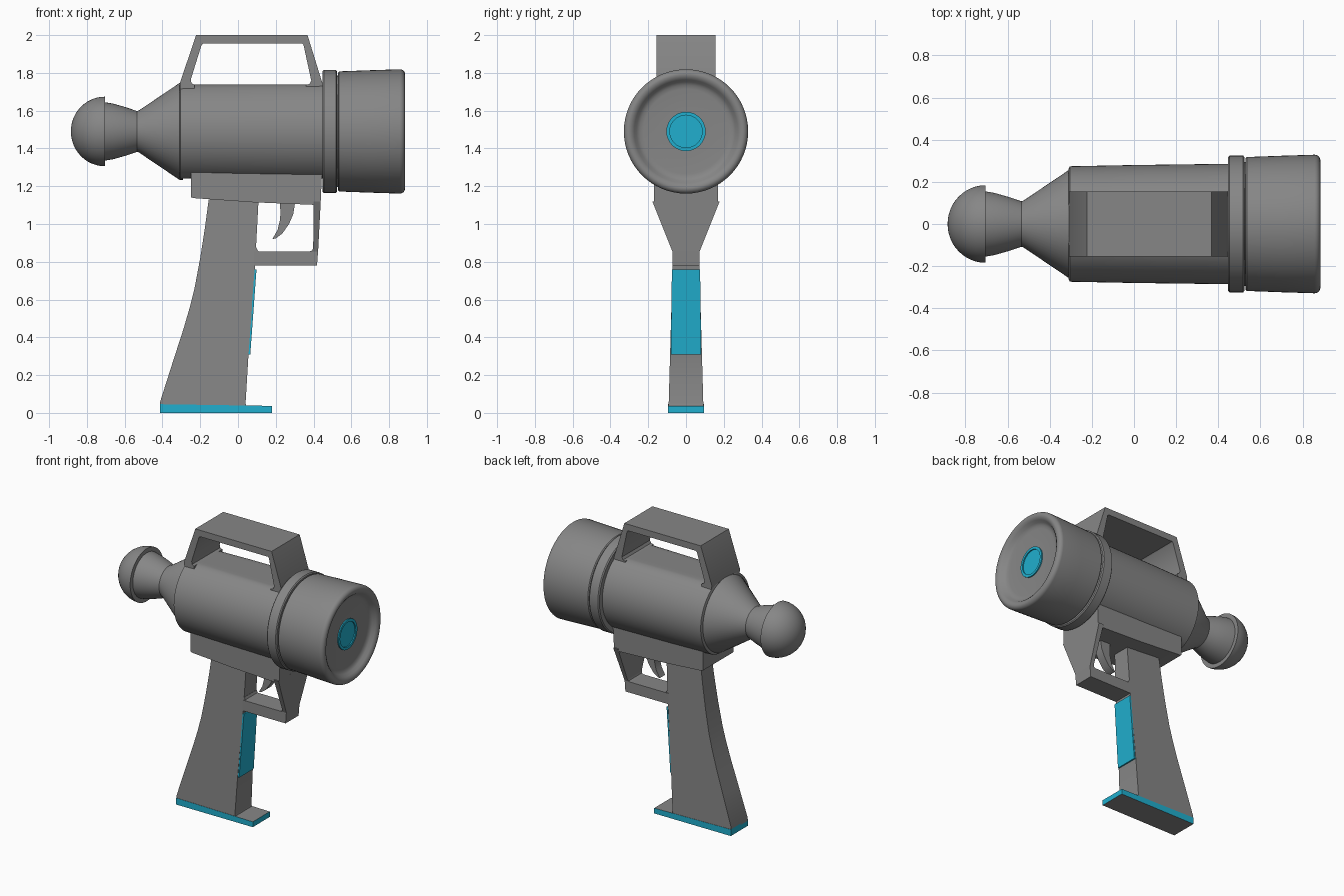
import bpy, bmesh, math

if "Cube" in bpy.data.objects:
    bpy.data.objects.remove(bpy.data.objects["Cube"])

AXIS_Z = 1.49


def material(name, rgb):
    m = bpy.data.materials.new(name)
    m.diffuse_color = (*rgb, 1)
    m.use_nodes = True
    m.node_tree.nodes["Principled BSDF"].inputs["Base Color"].default_value = m.diffuse_color
    return m


GREY = material("gunmetal grey", (0.24, 0.24, 0.24))
TEAL = material("bright teal", (0.015, 0.43, 0.62))


def finish(name, bm, mats, angle=35):
    bmesh.ops.recalc_face_normals(bm, faces=bm.faces[:])
    me = bpy.data.meshes.new(name)
    bm.to_mesh(me)
    bm.free()
    for m in mats:
        me.materials.append(m)
    ob = bpy.data.objects.new(name, me)
    bpy.context.collection.objects.link(ob)
    bpy.ops.object.select_all(action='DESELECT')
    ob.select_set(True)
    bpy.context.view_layer.objects.active = ob
    bpy.ops.object.shade_smooth_by_angle(angle=math.radians(angle))
    return ob


def lathe(name, profile, mats=(GREY,), flat=None, steps=64):
    """Spin (x, radius) points around the barrel axis."""
    bm = bmesh.new()
    rings = []
    for x, r in profile:
        if r < 1e-5:
            rings.append([bm.verts.new((x, 0, AXIS_Z))] * steps)
            continue
        ring = []
        for i in range(steps):
            a = 2 * math.pi * i / steps
            z = r * math.sin(a)
            if flat:
                z = max(-flat, min(flat, z))
            ring.append(bm.verts.new((x, r * math.cos(a), AXIS_Z + z)))
        rings.append(ring)
    for a, b in zip(rings, rings[1:]):
        for i in range(steps):
            j = (i + 1) % steps
            quad = list(dict.fromkeys((a[i], a[j], b[j], b[i])))
            bm.faces.new(quad)
    for ring in (rings[0], rings[-1]):
        if ring[0] is not ring[1] and len(mats) == 1 and name != "muzzle_barrel":
            bm.faces.new(ring)
    return finish(name, bm, mats)


def prism(name, outline, half_width, mats=(GREY,), rule=None):
    """Extrude an (x, z) outline across y; half_width may depend on z."""
    hw = half_width if callable(half_width) else lambda z: half_width
    bm = bmesh.new()
    left = [bm.verts.new((x, -hw(z), z)) for x, z in outline]
    right = [bm.verts.new((x, hw(z), z)) for x, z in outline]
    bm.faces.new(left)
    bm.faces.new(right[::-1])
    n = len(outline)
    for i in range(n):
        j = (i + 1) % n
        bm.faces.new((left[i], right[i], right[j], left[j]))
    if rule:
        bm.normal_update()
        for f in bm.faces:
            f.material_index = rule(f)
    return finish(name, bm, mats)


def arc(cx, cr, rad, a0, a1, n):
    """Profile points on a circular arc, angles in degrees."""
    out = []
    for i in range(n + 1):
        a = math.radians(a0 + (a1 - a0) * i / n)
        out.append((cx + rad * math.cos(a), cr + rad * math.sin(a)))
    return out


# Rear knob: domed cap, waist and flared cone
dome = [(-0.705 - 0.18 * math.cos(t), 0.184 * math.sin(t))
        for t in [math.pi / 2 * i / 12 for i in range(13)]]
lathe("rear_cap", dome)
lathe("rear_cone", [(-0.72, 0.157), (-0.66, 0.147), (-0.59, 0.127), (-0.535, 0.108),
                    (-0.525, 0.111), (-0.31, 0.256), (-0.29, 0.256)])

# Main body, flattened above and below
lathe("main_body", [(-0.31, 0.262), (-0.305, 0.274), (0.0, 0.28), (0.47, 0.286)], flat=0.248)
lathe("collar_ring", [(0.447, 0.318), (0.454, 0.325), (0.518, 0.325), (0.524, 0.318)])
lathe("collar_neck", [(0.51, 0.295), (0.56, 0.295)])

# Muzzle barrel with a rolled rim and dished face
lathe("muzzle_barrel", [(0.53, 0.28), (0.53, 0.312), (0.536, 0.318), (0.7, 0.324)]
      + arc(0.857, 0.301, 0.028, 90, 0, 6)
      + [(0.882, 0.288), (0.872, 0.274), (0.855, 0.262), (0.845, 0.245),
         (0.842, 0.225), (0.842, 0.1)])

# Bore: teal lip and hollow bowl
bowl = [(0.842, 0.104), (0.85, 0.104), (0.85, 0.086)]
bowl += [(0.83 - 0.12 * math.sin(t), 0.086 * math.cos(t))
         for t in [math.pi / 2 * i / 8 for i in range(9)]]
lathe("muzzle_bore", bowl, (TEAL,), steps=32)

# Carry handle on top
prism("carry_handle", [
    (-0.305, 1.69), (-0.308, 1.745), (-0.222, 2.0), (0.368, 2.0), (0.447, 1.745), (0.447, 1.69),
    (0.36, 1.69), (0.36, 1.737), (0.378, 1.741), (0.388, 1.758), (0.347, 1.948), (0.34, 1.955),
    (-0.185, 1.955), (-0.193, 1.948), (-0.25, 1.765), (-0.246, 1.745), (-0.23, 1.737),
    (-0.23, 1.69)], 0.155)

# Mount under the body
prism("body_mount", [(-0.25, 1.28), (-0.25, 1.142), (-0.235, 1.137), (0.08, 1.115),
                     (0.437, 1.1), (0.445, 1.28)], 0.17)

# Grip with a curved back
prism("grip", [(-0.155, 1.13), (-0.175, 0.98), (-0.2, 0.82), (-0.23, 0.66), (-0.255, 0.56),
               (-0.29, 0.44), (-0.345, 0.27), (-0.412, 0.06), (-0.412, 0.035), (0.045, 0.035),
               (0.04, 0.05), (0.055, 0.3), (0.09, 0.77), (0.095, 0.87), (0.109, 1.13)],
      lambda z: 0.093 - 0.028 * z)

# Teal plate on the front of the grip
prism("grip_plate", [(0.054, 0.31), (0.065, 0.31), (0.098, 0.76), (0.088, 0.76)],
      lambda z: 0.0845 - 0.013 * z, (TEAL,))

# Base plate: teal around the edge, grey above and below
prism("base_plate", [(-0.412, 0), (0.18, 0), (0.18, 0.037), (-0.412, 0.046)], 0.094,
      (GREY, TEAL), lambda f: 1 if abs(f.normal.z) < 0.5 else 0)

# Trigger guard: lower bar and flared front strut
prism("guard_bar", [(0.085, 0.78), (0.418, 0.78), (0.424, 0.855), (0.085, 0.855)], 0.072)
prism("guard_strut", [(0.38, 0.855), (0.424, 0.855), (0.438, 1.12), (0.401, 1.12), (0.398, 0.875),
                      (0.393, 0.86)],
      lambda z: 0.072 + max(0, z - 0.855) * 0.4)
prism("grip_corner", [(0.08, 0.85), (0.12, 0.85), (0.104, 0.859), (0.097, 0.875), (0.08, 0.875)], 0.068)

# Curved trigger
prism("trigger", [(0.22, 1.13), (0.225, 1.06), (0.222, 1.02), (0.21, 0.97), (0.182, 0.92),
                  (0.2, 0.924), (0.235, 0.95), (0.27, 1.0), (0.292, 1.05), (0.305, 1.13)], 0.03)
